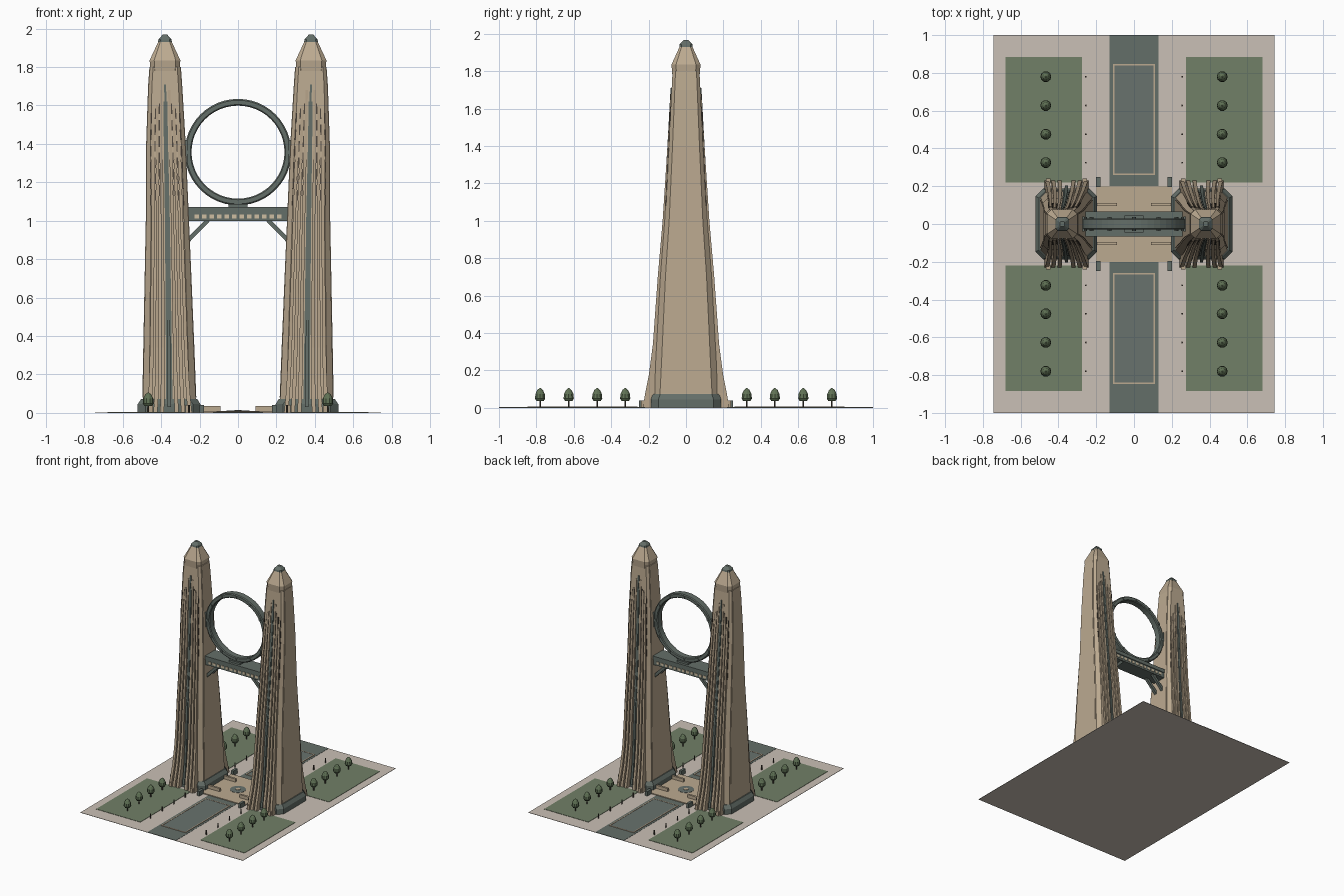
import bpy, bmesh, math
from mathutils import Vector

cube = bpy.data.objects.get("Cube")
if cube:
    bpy.data.objects.remove(cube, do_unlink=True)


def material(name, *rgb):
    m = bpy.data.materials.new(name)
    m.use_nodes = True
    m.diffuse_color = (*rgb, 1)
    bsdf = next(n for n in m.node_tree.nodes if n.type == 'BSDF_PRINCIPLED')
    bsdf.inputs["Base Color"].default_value = (*rgb, 1)
    return m


STONE = material("sandstone", .50, .40, .28)
RIB = material("weathered sandstone", .45, .355, .245)
DARK = material("dark green metal", .127, .156, .138)
PAVING = material("pale paving", .59, .53, .465)
GRASS = material("lawn green", .165, .215, .135)
WATER = material("pool grey", .14, .168, .155)
LEAF = material("tree green", .115, .165, .09)
SLIT = material("window shadow", .08, .065, .05)
LIGHT = material("cream light", .62, .52, .36)


def loft(bm, rings, closed=False):
    """Skin successive rings; cap the ends unless the path is closed."""
    vs = [[bm.verts.new(p) for p in r] for r in rings]
    n = len(vs[0])
    pairs = list(zip(vs, vs[1:])) + ([(vs[-1], vs[0])] if closed else [])
    for a, b in pairs:
        for i in range(n):
            j = (i + 1) % n
            bm.faces.new((a[i], a[j], b[j], b[i]))
    if not closed:
        bm.faces.new(vs[0])
        bm.faces.new(vs[-1])


def box(bm, x0, x1, y0, y1, z0, z1):
    loft(bm, [[(x0, y0, z), (x1, y0, z), (x1, y1, z), (x0, y1, z)] for z in (z0, z1)])


def lathe(bm, x, y, profile, sides=8):
    loft(bm, [[(x + r * math.cos(math.tau * i / sides), y + r * math.sin(math.tau * i / sides), z)
               for i in range(sides)] for z, r in profile])


def part(name, mat, build):
    bm = bmesh.new()
    build(bm)
    bmesh.ops.recalc_face_normals(bm, faces=bm.faces)
    me = bpy.data.meshes.new(name)
    bm.to_mesh(me)
    bm.free()
    me.materials.append(mat)
    bpy.context.collection.objects.link(bpy.data.objects.new(name, me))


SIDES = (-1, 1)
CORNERS = [(sx, sy) for sx in SIDES for sy in SIDES]
BASE = .002  # height on which everything above the paving slab stands


def mirrored(*boxes):
    """Build boxes standing on the paving in all four quadrants."""
    def build(bm):
        for sx, sy in CORNERS:
            for x0, x1, y0, y1, top in boxes:
                box(bm, sx * x0, sx * x1, sy * y0, sy * y1, BASE, top)
    return build


# Tower outline: height, inner x, outer x, half depth, rib depth
OUTLINE = [(BASE, .215, .50, .175, .23), (.08, .22, .495, .172, .218),
           (.18, .224, .493, .166, .198), (.34, .23, .49, .157, .177),
           (.7, .245, .483, .137, .151), (1.0, .258, .477, .114, .125),
           (1.4, .275, .475, .092, .099), (1.7, .293, .465, .077, .081),
           (1.8, .30, .458, .072, .074)]
LEVELS = [row[0] for row in OUTLINE]


def outline(z):
    for a, b in zip(OUTLINE, OUTLINE[1:]):
        if z <= b[0]:
            t = (z - a[0]) / (b[0] - a[0])
            return [p + t * (q - p) for p, q in zip(a, b)][1:]
    return OUTLINE[-1][1:]


def octagon(sx, xi, xo, hy, c, z):
    pts = [(xi + c, -hy), (xo - c, -hy), (xo, -hy + c), (xo, hy - c),
           (xo - c, hy), (xi + c, hy), (xi, hy - c), (xi, -hy + c)]
    return [(sx * x, y, z) for x, y in pts]


def shafts(bm):
    for sx in SIDES:
        loft(bm, [octagon(sx, *outline(z)[:3], .034 - .01 * z, z) for z in LEVELS])


def side_panels(bm):
    for sx in SIDES:
        for col, out in ((0, -.003), (1, .003)):
            rings = []
            for z in LEVELS[1:]:
                o = outline(z)
                h, x = o[2] - .045 + .014 * z, o[col]
                rings.append([(sx * (x + d), y, z) for d, y in
                              ((-out, -h), (out, -h), (out, h), (-out, h))])
            loft(bm, rings)


def strip(bm, frac, half, z0, z1, depth, flare=0):
    """Tapering vertical band on the front and back of both towers."""
    zs = [z0] + [z for z in LEVELS if z0 < z < z1] + [z1]
    for sx, sy in CORNERS:
        rings = []
        for z in zs:
            xi, xo, hy, rib = outline(z)
            x = (xi + xo) / 2 + frac * ((xo - xi) / 2 + flare * max(0, 1 - z / .34) ** 2)
            y, w = depth(hy, rib), half * (1 - .25 * z)
            rings.append([(sx * (x + dx), sy * yy, z) for dx, yy in
                          ((-w, hy - .012), (w, hy - .012), (w, y), (-w, y))])
        loft(bm, rings)


def ribs(bm):
    for side in SIDES:
        for frac, top in ((.24, 1.68), (.46, 1.6), (.68, 1.5)):
            strip(bm, side * frac, .0105, BASE, top, lambda hy, rib: rib, .015)


def slits(bm):
    for side in SIDES:
        for k, frac in enumerate((.35, .57, .78)):
            for i in range(6):
                z = 1.13 + .085 * i - .025 * k
                strip(bm, side * frac, .005, z, z + .055, lambda hy, rib: hy + .003)


def caps(bm):
    for sx in SIDES:
        loft(bm, [octagon(sx, .38 - h, .38 + h, h * .97, h * .3, z)
                  for z, h in ((1.775, .075), (1.835, .08), (1.94, .031))])


def finials(bm):
    for sx in SIDES:
        loft(bm, [octagon(sx, .38 - h, .38 + h, h, h * .3, z)
                  for z, h in ((1.93, .036), (1.944, .034), (1.968, .012))])


def plinths(bm):
    for sx in SIDES:
        loft(bm, [octagon(sx, .195 + d, .522 - d, .187 - d / 2, .04, z)
                  for z, d in ((BASE, 0), (.045, 0), (.073, .018))])


part("tower_shafts", STONE, shafts)
part("tower_side_panels", STONE, side_panels)
part("tower_ribs", RIB, ribs)
part("tower_window_slits", SLIT, slits)
part("tower_centre_bands", DARK,
     lambda bm: strip(bm, 0, .017, .03, 1.62, lambda hy, rib: hy + .005))
part("tower_centre_fins", DARK,
     lambda bm: strip(bm, 0, .009, .03, 1.71, lambda hy, rib: (hy + rib) / 2 + .004))
part("tower_caps", STONE, caps)
part("tower_finials", DARK, finials)
part("tower_plinths", DARK, plinths)
part("rib_feet", RIB, mirrored((.25, .272, .215, .24, .04), (.443, .465, .215, .24, .04)))


# Great ring between the towers
RING_Z = 1.357


def ring(bm):
    sections = []
    for i in range(48):
        a = math.tau * i / 48
        sections.append([(r * math.cos(a), y, RING_Z + r * math.sin(a)) for r, y in
                         ((.242, -.024), (.248, -.03), (.27, -.03), (.277, -.024),
                          (.277, .024), (.27, .03), (.248, .03), (.242, .024))])
    loft(bm, sections, closed=True)


def ring_studs(bm):
    for k in range(12):
        a = math.tau * k / 12
        cx, cz = .259 * math.cos(a), RING_Z + .259 * math.sin(a)
        loft(bm, [[(cx + .01 * math.cos(math.tau * i / 8), y, cz + .01 * math.sin(math.tau * i / 8))
                   for i in range(8)] for y in (-.037, .037)])


def ring_mounts(bm):
    box(bm, -.05, .05, -.045, .045, 1.065, 1.088)
    for sx in SIDES:
        box(bm, sx * .262, sx * .29, -.04, .04, 1.3, 1.42)


part("ring", DARK, ring)
part("ring_studs", DARK, ring_studs)
part("ring_mounts", DARK, ring_mounts)


# Sky bridge with lit windows and braces
def bridge(bm):
    box(bm, -.28, .28, -.06, .06, .998, 1.045)
    box(bm, -.28, .28, -.066, .066, 1.042, 1.072)


def bridge_windows(bm):
    for sy in SIDES:
        for i in range(12):
            x = -.2145 + .039 * i
            box(bm, x - .012, x + .012, sy * .055, sy * .064, 1.012, 1.032)


def braces(bm):
    for sx, sy in CORNERS:
        a, b = Vector((sx * .155, sy * .038, 1.005)), Vector((sx * .262, sy * .038, .895))
        d = (b - a).normalized()
        u, v = d.cross(Vector((0, 1, 0))) * .011, Vector((0, .011, 0))
        loft(bm, [[p + u + v, p + u - v, p - u - v, p - u + v] for p in (a, b)])


part("bridge", DARK, bridge)
part("bridge_windows", LIGHT, bridge_windows)
part("bridge_braces", DARK, braces)

# Grounds
part("paving", PAVING, lambda bm: box(bm, -.745, .745, -1, 1, 0, .0025))
part("lawns", GRASS, mirrored((.276, .68, .22, .885, .005)))
part("avenues", DARK, mirrored((0, .13, .19, 1, .004)))
part("pools", WATER, mirrored((0, .106, .265, .84, .006)))
part("pool_rims", STONE, mirrored((.104, .112, .26, .847, .008),
                                  (0, .112, .26, .267, .008), (0, .112, .84, .847, .008)))
part("plaza", STONE, lambda bm: box(bm, -.2, .2, -.2, .2, BASE, .01))
part("plaza_benches", STONE, mirrored((.09, .205, .095, .112, .036)))
part("plaza_walls", DARK, mirrored((.178, .2, .195, .25, .04)))
part("fountain", WATER, lambda bm: lathe(bm, 0, 0, [(.008, .06), (.012, .06), (.013, .05)], 20))
part("fountain_centre", STONE, lambda bm: lathe(bm, 0, 0, [(.01, .02), (.016, .018)], 12))

# Trees and bollards along the avenues
SPOTS = [(sx, sy * y) for sx, sy in CORNERS for y in (.325, .475, .627, .78)]


def planted(x, profile, sides):
    def build(bm):
        for sx, y in SPOTS:
            lathe(bm, sx * x, y, profile, sides)
    return build


part("tree_trunks", SLIT, planted(.467, [(BASE, .005), (.045, .004)], 6))
part("tree_crowns", LEAF, planted(.467, [(.036, .02), (.05, .029), (.075, .026),
                                         (.095, .016), (.106, .003)], 10))
part("bollards", SLIT, planted(.255, [(BASE, .005), (.04, .005)], 6))
